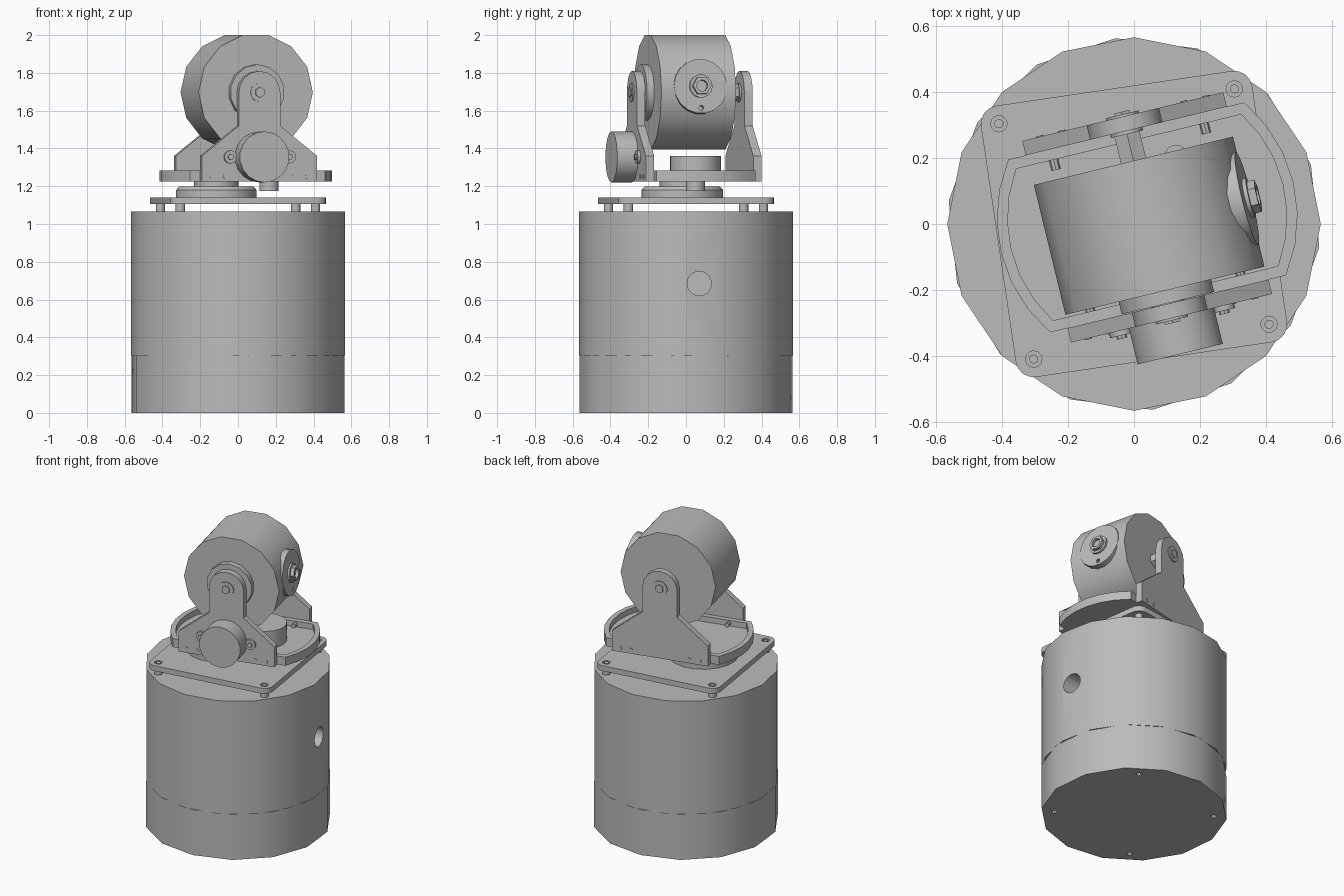
import bpy, bmesh, math
from mathutils import Matrix, Vector

cube = bpy.data.objects.get("Cube")
if cube:
    bpy.data.objects.remove(cube, do_unlink=True)

GREY = (0.5, 0.5, 0.5, 1)
metal = bpy.data.materials.new("plain grey")
metal.use_nodes = True
metal.diffuse_color = GREY
metal.node_tree.nodes["Principled BSDF"].inputs["Base Color"].default_value = GREY

# Frames: the fixed base, and the turntable with its yoke
BASE = Matrix.Identity(4)
YOKE = Matrix.Translation((0.04, 0.02, 0)) @ Matrix.Rotation(math.radians(13.6), 4, 'Z')
AXES = {'X': Matrix.Rotation(math.pi / 2, 4, 'Y'),
        'Y': Matrix.Rotation(-math.pi / 2, 4, 'X'),
        'Z': Matrix.Identity(4)}


def finish(name, bm, matrix):
    bmesh.ops.transform(bm, matrix=matrix, verts=bm.verts)
    bmesh.ops.recalc_face_normals(bm, faces=bm.faces)
    mesh = bpy.data.meshes.new(name)
    bm.to_mesh(mesh)
    bm.free()
    ob = bpy.data.objects.new(name, mesh)
    bpy.context.collection.objects.link(ob)
    mesh.materials.append(metal)
    return ob


def cylinder(name, frame, axis, centre, start, end, radius, sides=16, turn=0, top=None):
    """Cylinder along an axis, from start to end measured from centre."""
    bm = bmesh.new()
    bmesh.ops.create_cone(bm, cap_ends=True, segments=sides, radius1=radius,
                          radius2=radius if top is None else top, depth=end - start)
    local = (Matrix.Translation(centre) @ AXES[axis] @ Matrix.Translation((0, 0, (start + end) / 2))
             @ Matrix.Rotation(turn, 4, 'Z'))
    return finish(name, bm, frame @ local)


def prism(name, frame, outline, thickness):
    """Extrude an outline of 3D points along a vector."""
    bm = bmesh.new()
    face = bm.faces.new([bm.verts.new(p) for p in outline])
    new = bmesh.ops.extrude_face_region(bm, geom=[face], use_keep_orig=True)
    moved = [g for g in new["geom"] if isinstance(g, bmesh.types.BMVert)]
    bmesh.ops.translate(bm, verts=moved, vec=Vector(thickness))
    return finish(name, bm, frame)


def cut(target, cutter):
    mod = target.modifiers.new("cut", 'BOOLEAN')
    mod.operation = 'DIFFERENCE'
    mod.solver = 'EXACT'
    mod.object = cutter
    cutter.hide_render = True
    cutter.hide_set(True)


# Base drum in two sections with a side port
lower = cylinder("base_lower_drum", BASE, 'Z', (0, 0, 0), 0, 0.305, 0.567, 14, 0.1)
upper = cylinder("base_upper_drum", BASE, 'Z', (0, 0, 0), 0.305, 1.065, 0.567, 16)
cut(upper, cylinder("port_cutter", BASE, 'X', (0, 0.07, 0.685), 0.45, 0.7, 0.064, 20))

# Square mounting plate on four standoffs, with matching screw holes underneath
tilt = math.radians(8.4)
corners = [math.radians(45 + 90 * i) + tilt for i in range(4)]
outline = []
for a in corners:
    for k in range(-2, 3):
        b = a + k * math.pi / 8
        outline.append((0.511 * math.cos(a) + 0.055 * math.cos(b),
                        0.511 * math.sin(a) + 0.055 * math.sin(b), 1.105))
plate = prism("mounting_plate", BASE, outline, (0, 0, 0.036))
for i, a in enumerate(corners):
    spot = (0.511 * math.cos(a), 0.511 * math.sin(a), 0)
    cylinder(f"standoff_{i}", BASE, 'Z', spot, 1.06, 1.125, 0.025, 12)
    cut(plate, cylinder(f"plate_hole_cutter_{i}", BASE, 'Z', spot, 1.125, 1.2, 0.025, 12))
    cylinder(f"plate_screw_{i}", BASE, 'Z', spot, 1.12, 1.139, 0.014, 10)
    cut(lower, cylinder(f"foot_hole_cutter_{i}", BASE, 'Z', [0.95 * c for c in spot], -0.1, 0.03, 0.018, 10))

# Pan bearing
hub = (-0.115, -0.02, 0)
cylinder("pan_disc", BASE, 'Z', hub, 1.14, 1.18, 0.216, 18)
cylinder("pan_disc_bevel", BASE, 'Z', hub, 1.18, 1.198, 0.216, 18, top=0.2)
cylinder("pan_hub", BASE, 'Z', hub, 1.195, 1.23, 0.12, 14)


# Turntable tray: circle with two flat sides, floor and rim
def tray_outline(radius, flat, z):
    start = math.asin(flat / radius)
    pts = []
    for side in (0, math.pi):
        for k in range(7):
            a = side - start + 2 * start * k / 6
            pts.append((radius * math.cos(a), radius * math.sin(a), z))
    return pts


tray = prism("turntable_tray", YOKE, tray_outline(0.457, 0.27, 1.225), (0, 0, 0.057))
cut(tray, prism("tray_cutter", YOKE, tray_outline(0.424, 0.237, 1.245), (0, 0, 0.2)))


# Motor: can, two screw ears and a drive knob on the far side of its panel
def motor(name, axis, centre, sign, length, knob):
    def span(a, b):
        return (a, b) if sign > 0 else (-b, -a)
    cylinder(name + "_can", YOKE, axis, centre, *span(0, length), 0.135, 18)
    cylinder(name + "_knob", YOKE, axis, centre, *span(-knob, 0), 0.052, 12)
    for i, s in enumerate((-1, 1)):
        ear = Vector(centre) + (Vector((0, s * 0.16, 0)) if axis == 'Z' else Vector((s * 0.16, 0, 0)))
        cylinder(f"{name}_ear_{i}", YOKE, axis, ear, *span(0, 0.015), 0.035, 12)
        cylinder(f"{name}_ear_screw_{i}", YOKE, axis, ear, *span(0, 0.025), 0.016, 8)


pan_spot = YOKE.inverted() @ Vector((0.165, 0.05, 1.245))
motor("pan_motor", 'Z', pan_spot, 1, 0.115, 0.07)
motor("tilt_motor", 'Y', (0, -0.315, 1.355), -1, 0.112, 0.07)

# Two yoke brackets with rounded heads
AXLE = 1.697
for name, s in (("front", -1), ("back", 1)):
    y = s * 0.27
    pts = [(-0.113, 1.52), (-0.314, 1.36), (-0.314, 1.225),
           (0.314, 1.225), (0.314, 1.36), (0.113, 1.52)]
    pts += [(0.113 * math.cos(k * math.pi / 8), AXLE + 0.113 * math.sin(k * math.pi / 8)) for k in range(9)]
    prism(name + "_bracket", YOKE, [(x, y, z) for x, z in pts], (0, s * 0.045, 0))
    lo, hi = sorted((s * 0.26, s * 0.322))
    cylinder(name + "_axle_nut", YOKE, 'Y', (0, 0, AXLE), lo, hi, 0.05, 12)
    lo, hi = sorted((s * 0.26, s * 0.33))
    cylinder(name + "_axle_bolt", YOKE, 'Y', (0, 0, AXLE), lo, hi, 0.028, 6)
    for i, x in enumerate((-0.26, -0.19, 0.19, 0.26)):
        lo, hi = sorted((s * 0.3, s * 0.318))
        cylinder(f"{name}_bracket_screw_{i}", YOKE, 'Y', (x, 0, 1.252), lo, hi, 0.011, 8)
    for i, x in enumerate((-0.235, 0.235)):
        lo, hi = sorted((s * 0.205, s * 0.25))
        cylinder(f"{name}_tray_stud_{i}", YOKE, 'Y', (x, 0, 1.262), lo, hi, 0.014, 8)

# Tilting head drum with its axle parts
cylinder("head_drum", YOKE, 'Y', (0, 0, AXLE), -0.229, 0.177, 0.311, 14, math.pi / 14)
cylinder("front_axle_boss", YOKE, 'Y', (0, 0, AXLE), -0.268, -0.2, 0.148, 14)
cylinder("back_axle_shaft", YOKE, 'Y', (0, 0, AXLE), 0.15, 0.28, 0.045, 6)

# Round port on the side of the head, tipped slightly upwards
PORT = (YOKE @ Matrix.Translation((0, -0.015, AXLE)) @ Matrix.Rotation(math.radians(-6), 4, 'Y'))
cover = cylinder("port_cover", PORT, 'X', (0, 0, 0), 0.2, 0.31, 0.145, 18)
cylinder("port_washer", PORT, 'X', (0, 0, 0), 0.3, 0.322, 0.062, 14)
nut = cylinder("port_nut", PORT, 'X', (0, 0, 0), 0.3, 0.345, 0.05, 6)
cut(nut, cylinder("nut_cutter", PORT, 'X', (0, 0, 0), 0.325, 0.4, 0.03, 12))
cut(cover, cylinder("cover_hole_cutter", PORT, 'X', (0, 0, -0.115), 0.285, 0.4, 0.013, 10))

# Smooth the round walls, keep the rims sharp
bpy.ops.object.select_all(action='DESELECT')
for ob in bpy.context.scene.objects:
    if ob.type == 'MESH' and not ob.hide_render:
        ob.select_set(True)
        bpy.context.view_layer.objects.active = ob
bpy.ops.object.shade_smooth_by_angle(angle=math.radians(32))
